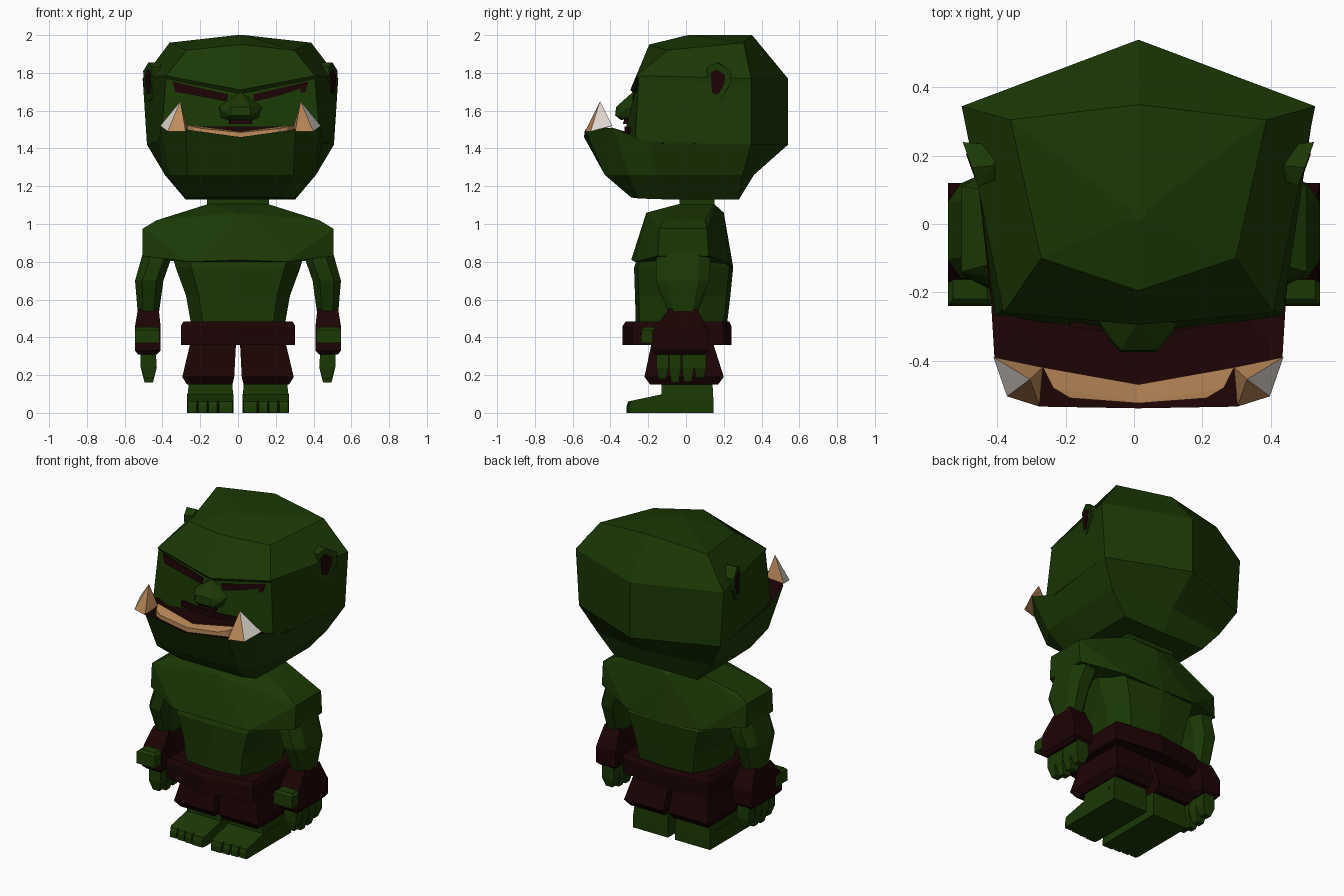
import bpy, bmesh, math

if "Cube" in bpy.data.objects:
    bpy.data.objects.remove(bpy.data.objects["Cube"])

def material(name, rgb):
    m = bpy.data.materials.new(name)
    m.diffuse_color = (*rgb, 1)
    m.use_nodes = True
    m.node_tree.nodes["Principled BSDF"].inputs["Base Color"].default_value = m.diffuse_color
    return m

GREEN = material("green skin", (0.0105, 0.040, 0.0015))
DARK = material("dark maroon", (0.0115, 0.001, 0.0012))
TAN = material("tan ivory", (0.52, 0.26, 0.105))
PALE = material("pale ivory", (0.74, 0.68, 0.62))
HEAD_X = 0.013

def finish(name, bm, mats, dx=0):
    bmesh.ops.recalc_face_normals(bm, faces=bm.faces)
    bmesh.ops.translate(bm, verts=bm.verts, vec=(dx, 0, 0))
    me = bpy.data.meshes.new(name)
    bm.to_mesh(me)
    bm.free()
    for m in mats:
        me.materials.append(m)
    ob = bpy.data.objects.new(name, me)
    bpy.context.collection.objects.link(ob)
    return ob

def hull(name, pts, mats, sym=False, side=1, dx=0, rule=None):
    """Flat-faced convex solid; sym adds mirrored points, side flips x."""
    pts = [(x * side, y, z) for x, y, z in pts]
    if sym:
        pts += [(-x, y, z) for x, y, z in pts if x != 0]
    bm = bmesh.new()
    for p in pts:
        bm.verts.new(p)
    bmesh.ops.convex_hull(bm, input=bm.verts)
    bmesh.ops.delete(bm, geom=[v for v in bm.verts if not v.link_faces], context='VERTS')
    bmesh.ops.dissolve_limit(bm, angle_limit=0.02, verts=bm.verts, edges=bm.edges)
    bmesh.ops.recalc_face_normals(bm, faces=bm.faces)
    if rule:
        for f in bm.faces:
            f.material_index = rule(f)
    return finish(name, bm, mats, dx)

def pair(name, pts, mats, dx=0, rule=None):
    for label, s in (("left", -1), ("right", 1)):
        hull(f"{label}_{name}", pts, mats, side=s, dx=dx,
             rule=(lambda f, s=s: rule(f, s)) if rule else None)

def block(x0, x1, y0, y1, z):
    return [(x, y, z) for x in (x0, x1) for y in (y0, y1)]

def loft(name, half_rings, mats, dx=0, dark_from=99):
    """Rings given as right halves (back centre to front centre), mirrored and skinned."""
    bm = bmesh.new()
    rings = []
    for h in half_rings:
        full = h + [(-x, y, z) for x, y, z in reversed(h[1:-1])]
        rings.append([bm.verts.new(p) for p in full])
    n = len(rings[0])
    for i, (a, b) in enumerate(zip(rings, rings[1:])):
        for k in range(n):
            f = bm.faces.new((a[k], a[(k + 1) % n], b[(k + 1) % n], b[k]))
            f.material_index = int(i >= dark_from)
    bm.faces.new(rings[0])
    bm.faces.new(rings[-1]).material_index = int(dark_from < 99)
    return finish(name, bm, mats, dx)

# --- Head: skull above the mouth
loft("skull", [
    [(0, .05, 2), (.02, .04, 2), (.02, .02, 2), (0, .01, 2)],
    [(0, .35, 2), (.375, .305, 1.96), (.285, -.10, 1.92), (0, -.195, 1.95)],
    [(0, .54, 1.77), (.518, .345, 1.77), (.395, -.26, 1.785), (0, -.295, 1.71)],
    [(0, .54, 1.73), (.515, .345, 1.73), (.395, -.25, 1.77), (0, -.275, 1.69)],
    [(0, .54, 1.42), (.495, .345, 1.42), (.422, -.27, 1.43), (0, -.32, 1.50)],
    [(0, .50, 1.415), (.44, .32, 1.415), (.38, -.22, 1.425), (0, -.27, 1.49)],
], [GREEN, DARK], HEAD_X, dark_from=4)

# --- Jaw with dark mouth floor
loft("jaw", [
    [(0, .28, 1.13), (.29, .28, 1.13), (.29, -.1, 1.13), (.29, -.25, 1.135), (.22, -.29, 1.14), (0, -.29, 1.14)],
    [(0, .36, 1.26), (.40, .30, 1.26), (.40, -.15, 1.26), (.38, -.30, 1.26), (.28, -.43, 1.26), (0, -.43, 1.26)],
    [(0, .54, 1.42), (.495, .345, 1.42), (.433, -.21, 1.44), (.422, -.39, 1.51), (.29, -.535, 1.50), (0, -.54, 1.46)],
    [(0, .30, 1.42), (.30, .20, 1.42), (.30, -.1, 1.42), (.34, -.30, 1.46), (.24, -.44, 1.46), (0, -.45, 1.44)],
], [GREEN, DARK], HEAD_X, dark_from=2)

# --- Lower teeth, in two halves that meet at the middle
teeth = [(x, y, z + h) for h in (-.05, 0)
         for x, y, z in ((0, -.47, 1.49), (0, -.525, 1.485), (.20, -.51, 1.505), (.25, -.48, 1.515), (.28, -.42, 1.525))]
pair("lower_teeth", teeth, [TAN], HEAD_X)

# --- Tusks: pale outer face, tan elsewhere
pair("tusk", [(.425, -.39, 1.52), (.28, -.42, 1.51), (.29, -.535, 1.49), (.385, -.505, 1.49), (.318, -.455, 1.65)],
     [TAN, PALE], HEAD_X, rule=lambda f, s: int(f.normal.x * s > .5))

# --- Upper lip, eyes, nose, nostrils
hull("upper_lip", [(x, y, z) for z in (1.48, 1.515) for x, y in ((0, -.326), (.2, -.301), (.2, -.26), (0, -.28))],
     [DARK], sym=True, dx=HEAD_X)
pair("eye", [(x, y + d, z) for d in (0, .03) for x, y, z in
             ((.36, -.258, 1.755), (.065, -.281, 1.685), (.075, -.284, 1.65), (.2, -.275, 1.675), (.345, -.263, 1.70))],
     [DARK], HEAD_X)
hull("nose", [(0, -.28, 1.70), (.115, -.285, 1.62), (.10, -.32, 1.60), (.05, -.37, 1.62), (.055, -.375, 1.575),
              (.10, -.29, 1.56), (.045, -.345, 1.55)], [GREEN], sym=True, dx=HEAD_X)
hull("nostrils", [(.055, -.325, 1.56), (.06, -.335, 1.53), (.06, -.28, 1.56), (.06, -.28, 1.53)],
     [DARK], sym=True, dx=HEAD_X)

# --- Ears: six-sided flaps opening forward, with a dark hollow plate
rim = [(.11, 1.83), (.165, 1.855), (.24, 1.81), (.235, 1.74), (.18, 1.65), (.125, 1.665)]
def ear_x(y):
    return .468 + (y - .11) * .36
pair("ear", [p for y, z in rim for p in ((.42, y * .8 + .04, z), (ear_x(y), y, z))], [GREEN], HEAD_X)
hollow = [(.165 + (y - .17) * .6, 1.75 + (z - 1.75) * .65) for y, z in rim]
pair("ear_hollow", [(ear_x(y) + d, y, z) for y, z in hollow for d in (-.005, .003)], [DARK], HEAD_X)

# --- Neck, chest and belly
hull("neck", block(-.165, .165, -.035, .15, 1.08) + block(-.165, .165, -.035, .15, 1.16), [GREEN])
hull("chest", [(.16, -.04, 1.105), (.16, .15, 1.105), (0, -.21, 1.06), (0, .20, 1.06), (.43, -.12, 1.02),
               (.43, .10, 1.02), (.505, -.14, .975), (.505, .11, .975), (.505, -.15, .83), (.505, .12, .83),
               (0, -.29, .81), (.26, -.27, .80), (.26, .23, .79), (0, .25, .77)], [GREEN], sym=True)
loft("belly", [[(0, b, z), (w * .75, b - .02, z), (w, .08, z), (w, -.12, z), (w * .75, f + .02, z), (0, f, z)]
               for z, w, f, b in ((.84, .35, -.25, .19), (.77, .33, -.275, .25), (.62, .275, -.27, .235), (.45, .245, -.265, .215))],
     [GREEN])

# --- Arms, cuffs, thumbs and fingers
def tube(*levels):
    """Chamfered box sections: z, x0, x1, y0, y1."""
    pts = []
    for z, x0, x1, y0, y1 in levels:
        cx, cy = (x1 - x0) * .25, (y1 - y0) * .2
        pts += block(x0, x1, y0 + cy, y1 - cy, z) + block(x0 + cx, x1 - cx, y0, y1, z)
    return pts
pair("upper_arm", tube((.86, .34, .50, -.15, .12), (.80, .36, .51, -.16, .13), (.70, .395, .545, -.16, .12)), [GREEN])
pair("forearm", tube((.70, .395, .545, -.16, .12), (.52, .42, .53, -.09, .06)), [GREEN])
pair("cuff", block(.42, .53, -.09, .06, .55) + block(.41, .545, -.16, .10, .46)
     + block(.41, .545, -.18, .12, .43) + block(.41, .545, -.18, .12, .33) + block(.43, .53, -.16, .10, .31), [DARK])
pair("thumb", block(.415, .545, -.24, -.12, .37) + block(.415, .545, -.235, -.12, .44)
     + block(.43, .53, -.22, -.12, .455), [GREEN])
for i, (yc, tip) in enumerate(((-.125, .18), (-.058, .16), (.010, .165), (.075, .185))):
    pair(f"finger_{i + 1}", block(.435, .515, yc - .032, yc + .032, .32)
         + block(.43, .515, yc - .032, yc + .032, .24) + block(.45, .495, yc - .02, yc + .02, tip), [GREEN])

# --- Belt and shorts
def belt_ring(k, z):
    return [(0, .24 * k, z), (.303 * k, .20 * k, z), (.303 * k, -.285 * k, z), (0, -.335 * k, z)]
loft("belt", [belt_ring(1, .36), belt_ring(1, .46), belt_ring(.95, .485)], [DARK])
pair("shorts_leg", block(.01, .25, -.18, .14, .38) + block(.02, .295, -.22, .20, .19)
     + block(.03, .27, -.19, .17, .15), [DARK])

# --- Feet with four toes
pair("foot", block(.03, .26, -.13, .14, .16) + block(.025, .27, -.13, .145, .07)
     + block(.025, .27, -.12, .145, 0), [GREEN])
pair("instep", block(.025, .27, -.12, .1, .10) + block(.025, .27, -.285, .1, .065)
     + block(.025, .27, -.285, .1, 0), [GREEN])
toe_x = (.025, .105, .16, .215, .27)
for i in range(4):
    a, b, front = toe_x[i], toe_x[i + 1], -.315 + i * .005
    pair(f"toe_{i + 1}", block(a, b, -.285, -.25, .065) + block(a + .005, b - .005, front + .008, -.25, .06)
         + block(a, b, -.285, -.25, 0) + block(a + .005, b - .005, front, -.25, .035)
         + block(a + .005, b - .005, front, -.25, 0), [GREEN])
